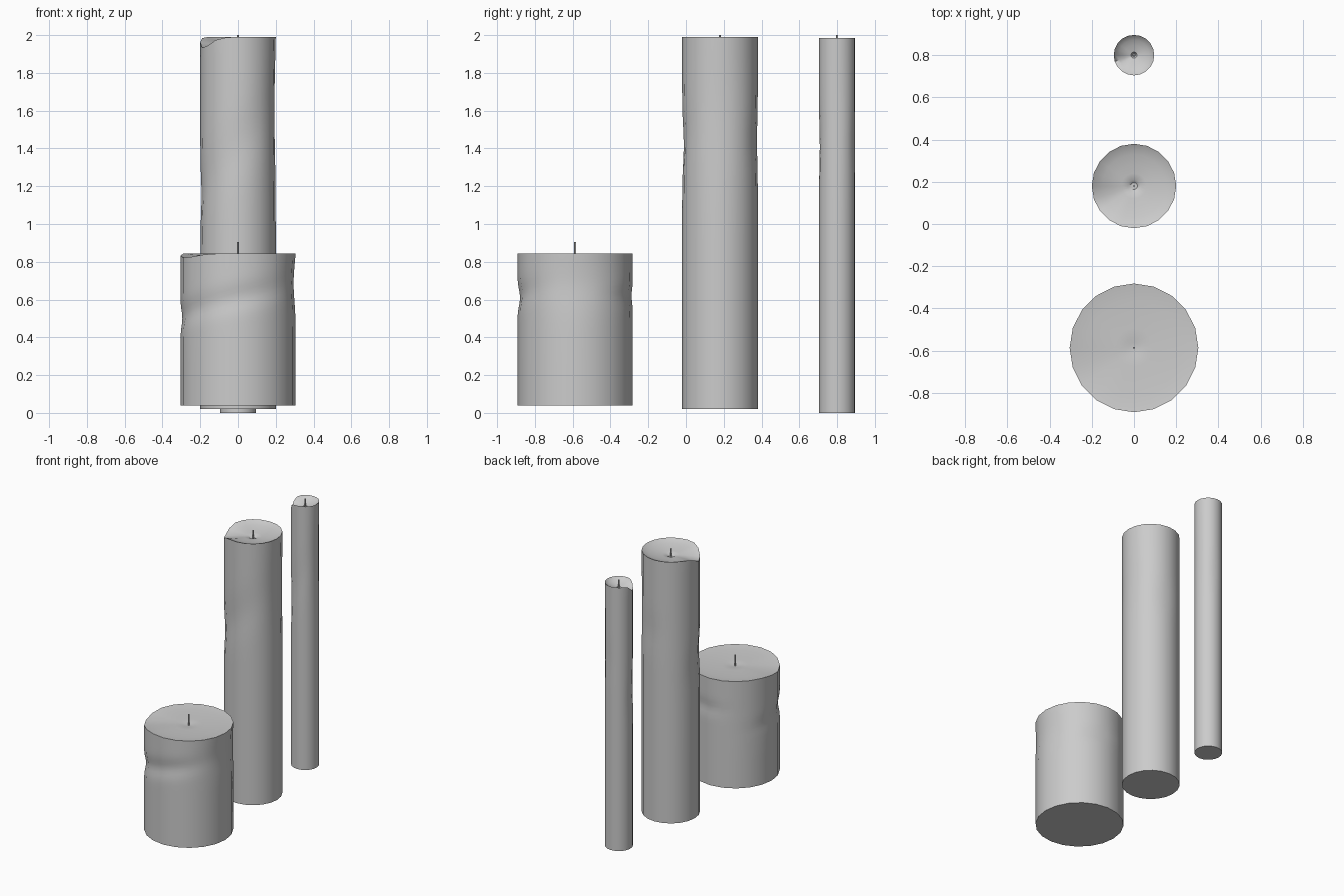
import bpy, bmesh, math

if "Cube" in bpy.data.objects:
    bpy.data.objects.remove(bpy.data.objects["Cube"])

SIDES = 20


def bump(d, width):
    return math.exp(-(d / width) ** 2)


def ang(a, b):
    return (a - b + 180) % 360 - 180


def dent(a, t):
    # melted groove spiralling round the front, plus softer side dents
    spiral = bump(max(0, abs(ang(a, 238)) - 40), 32) * bump(t - (0.66 + 0.0015 * ang(a, 238)), 0.07)
    side = bump(ang(a, 0), 28) * bump(t - 0.8, 0.15)
    back = bump(ang(a, 75), 22) * bump(t - 0.72, 0.06)
    return 1 - (0.045 * spiral + 0.035 * side + 0.035 * back) * min(1, (1 - t) / 0.06)


def lip(a):
    # drop in the rim where wax spilled over
    return 1 - 0.03 * bump(ang(a, 203), 27)


def candle(name, y, radius, z0, height, wick_top, wick_r):
    bm = bmesh.new()
    angles = [360 * i / SIDES for i in range(SIDES)]

    def ring(points):
        return [bm.verts.new((r * radius * math.cos(math.radians(a)),
                              r * radius * math.sin(math.radians(a)), z * height))
                for a, (r, z) in zip(angles, points)]

    # outer wall
    levels = [0, 0.25, 0.45] + [0.5 + 0.035 * i for i in range(14)] + [1]
    rings = [ring([(dent(a, t), t * (1 if t < 0.6 else 1 + (lip(a) - 1) * (t - 0.6) / 0.4))
                   for a in angles]) for t in levels]
    # sunken melted top with a small well at the wick
    for r, sink in ((0.93, 0.004), (0.75, 0.010), (0.5, 0.015), (0.3, 0.018),
                    (0.15, 0.02), (0.08, 0.026)):
        rings.append(ring([(r, 1 - sink - (1 - lip(a)) * r ** 2) for a in angles]))
    for lo, hi in zip(rings, rings[1:]):
        for i in range(SIDES):
            j = (i + 1) % SIDES
            bm.faces.new((lo[i], lo[j], hi[j], hi[i]))
    bm.faces.new(rings[0][::-1])
    bm.faces.new(rings[-1])
    me = bpy.data.meshes.new(name)
    bm.to_mesh(me)
    bm.free()
    ob = bpy.data.objects.new(name, me)
    ob.location = (0, y, z0)
    bpy.context.collection.objects.link(ob)
    bpy.ops.object.select_all(action='DESELECT')
    ob.select_set(True)
    bpy.context.view_layer.objects.active = ob
    bpy.ops.object.shade_smooth_by_angle(angle=math.radians(40))

    # wick
    base = z0 + height * 0.97
    bpy.ops.mesh.primitive_cylinder_add(vertices=8, radius=wick_r, depth=wick_top - base,
                                        location=(0, y, (base + wick_top) / 2))
    bpy.context.object.name = name + "_wick"
    bpy.ops.object.shade_smooth_by_angle(angle=math.radians(50))


candle("wide_candle", -0.587, 0.305, 0.04, 0.805, 0.905, 0.005)
candle("tall_candle", 0.18, 0.2, 0.02, 1.97, 2.0, 0.005)
candle("slim_candle", 0.8, 0.096, 0.0, 1.985, 2.0, 0.005)
